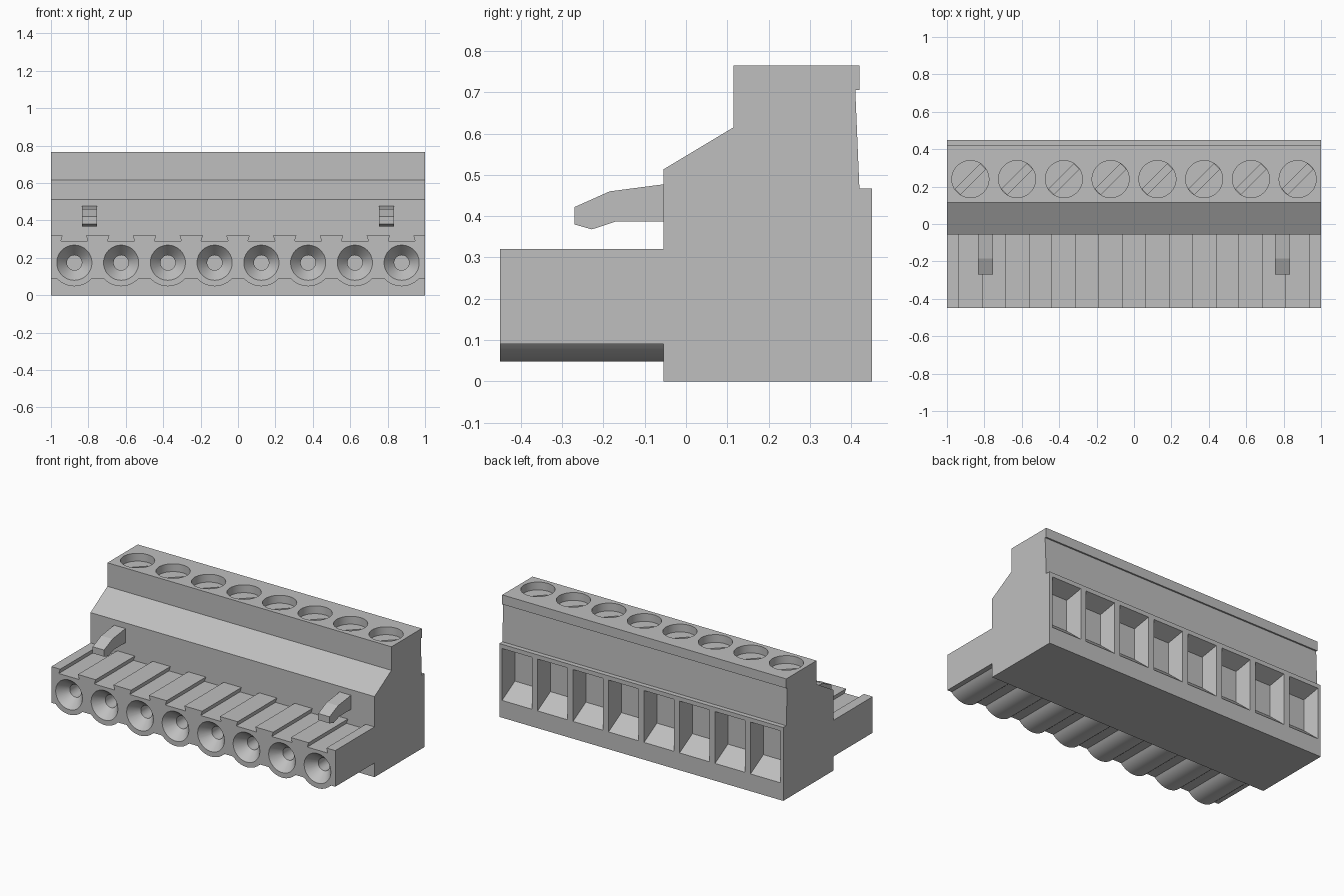
import bpy, bmesh, math

cube = bpy.data.objects.get("Cube")
if cube:
    bpy.data.objects.remove(cube, do_unlink=True)

grey = bpy.data.materials.new("housing_grey")
grey.use_nodes = True
grey.diffuse_color = (0.52, 0.52, 0.52, 1)
bsdf = next(n for n in grey.node_tree.nodes if n.type == 'BSDF_PRINCIPLED')
bsdf.inputs["Base Color"].default_value = (0.52, 0.52, 0.52, 1)
bsdf.inputs["Roughness"].default_value = 0.6

PITCH = 0.25
CENTRES = [-0.875 + PITCH * i for i in range(8)]


def lofts(name, solids):
    """One object made of closed solids, each a list of matching point rings."""
    bm = bmesh.new()
    for rings in solids:
        loops = [[bm.verts.new(p) for p in ring] for ring in rings]
        n = len(loops[0])
        for a, b in zip(loops, loops[1:]):
            for i in range(n):
                j = (i + 1) % n
                bm.faces.new((a[i], a[j], b[j], b[i]))
        bm.faces.new(loops[0])
        bm.faces.new(loops[-1][::-1])
    bmesh.ops.recalc_face_normals(bm, faces=bm.faces[:])
    mesh = bpy.data.meshes.new(name)
    bm.to_mesh(mesh)
    bm.free()
    mesh.materials.append(grey)
    obj = bpy.data.objects.new(name, mesh)
    bpy.context.collection.objects.link(obj)
    return obj


def cut(obj, cutter):
    """Subtract the cutter, apply the result and remove the cutter."""
    cutter.hide_render = True
    mod = obj.modifiers.new("cut", 'BOOLEAN')
    mod.operation = 'DIFFERENCE'
    mod.solver = 'EXACT'
    mod.object = cutter
    bpy.context.view_layer.update()
    result = bpy.data.meshes.new_from_object(
        obj.evaluated_get(bpy.context.evaluated_depsgraph_get()))
    obj.modifiers.clear()
    obj.data = result
    bpy.data.objects.remove(cutter, do_unlink=True)


def smooth(obj):
    bpy.ops.object.select_all(action='DESELECT')
    obj.select_set(True)
    bpy.context.view_layer.objects.active = obj
    bpy.ops.object.shade_smooth_by_angle(angle=math.radians(25))


def circle(r, n=48):
    return [(r * math.cos(2 * math.pi * i / n), r * math.sin(2 * math.pi * i / n))
            for i in range(n)]


def along_x(profile, x0, x1):
    return [[(x, y, z) for y, z in profile] for x in (x0, x1)]


# Main housing: stepped side profile
body = lofts("housing", [along_x(
    [(-0.055, 0), (0.45, 0), (0.45, 0.467), (0.42, 0.467), (0.41, 0.705),
     (0.42, 0.705), (0.42, 0.765), (0.115, 0.765), (0.115, 0.615),
     (-0.055, 0.513)], -1, 1)])

# Round screw wells in the top
cut(body, lofts("screw_wells", [
    [[(c + x, 0.24 + y, z) for x, y in circle(0.099)] for z in (0.715, 0.8)]
    for c in CENTRES]))

# Diagonal driver slots in the screw heads
S = math.sqrt(0.5)
slot = [((u - v) * S, (u + v) * S) for u, v in
        ((-0.095, -0.02), (0.095, -0.02), (0.095, 0.02), (-0.095, 0.02))]
cut(body, lofts("screw_slots", [
    [[(c + x, 0.24 + y, z) for x, y in slot] for z in (0.695, 0.74)]
    for c in CENTRES]))


# Tapered wire entry pockets in the back
def pocket_ring(c, y, half, z0, z1):
    return [(c - half, y, z0), (c + half, y, z0), (c + half, y, z1), (c - half, y, z1)]


cut(body, lofts("wire_pockets", [
    [pocket_ring(c, 0.5, 0.105, 0.11, 0.44), pocket_ring(c, 0.45, 0.105, 0.11, 0.44),
     pocket_ring(c, 0.35, 0.085, 0.20, 0.40)] for c in CENTRES]))
smooth(body)

# Plug front: undercut ribs on top, scalloped bosses below
HOLE_Z, BOSS_R, FLAT_Z = 0.174, 0.126, 0.09
outline = [(-1, FLAT_Z)]
span = math.acos((HOLE_Z - FLAT_Z) / BOSS_R)
for c in CENTRES:
    for i in range(17):
        a = -span + 2 * span * i / 16
        outline.append((c + BOSS_R * math.sin(a), HOLE_Z - BOSS_R * math.cos(a)))
outline += [(1, FLAT_Z), (1, 0.32)]
for c in reversed(CENTRES):
    outline += [(c + 0.0625, 0.32), (c + 0.072, 0.29), (c - 0.072, 0.29), (c - 0.0625, 0.32)]
outline.append((-1, 0.32))
plug = lofts("plug_front", [[[(x, y, z) for x, z in outline] for y in (-0.45, -0.055)]])

# Funnel shaped contact holes
cut(plug, lofts("contact_holes", [
    [[(c + x, y, HOLE_Z + z) for x, z in circle(r)]
     for r, y in ((0.094, -0.5), (0.094, -0.45), (0.04, -0.385), (0.04, -0.15))]
    for c in CENTRES]))
smooth(plug)

# Pair of latch hooks
hook = [(-0.055, 0.477), (-0.185, 0.46), (-0.27, 0.422), (-0.27, 0.38),
        (-0.228, 0.368), (-0.17, 0.387), (-0.055, 0.387)]
for side, s in (("left", 1), ("right", -1)):
    lofts("latch_hook_" + side, [along_x(hook, s * 0.754, s * 0.834)])
